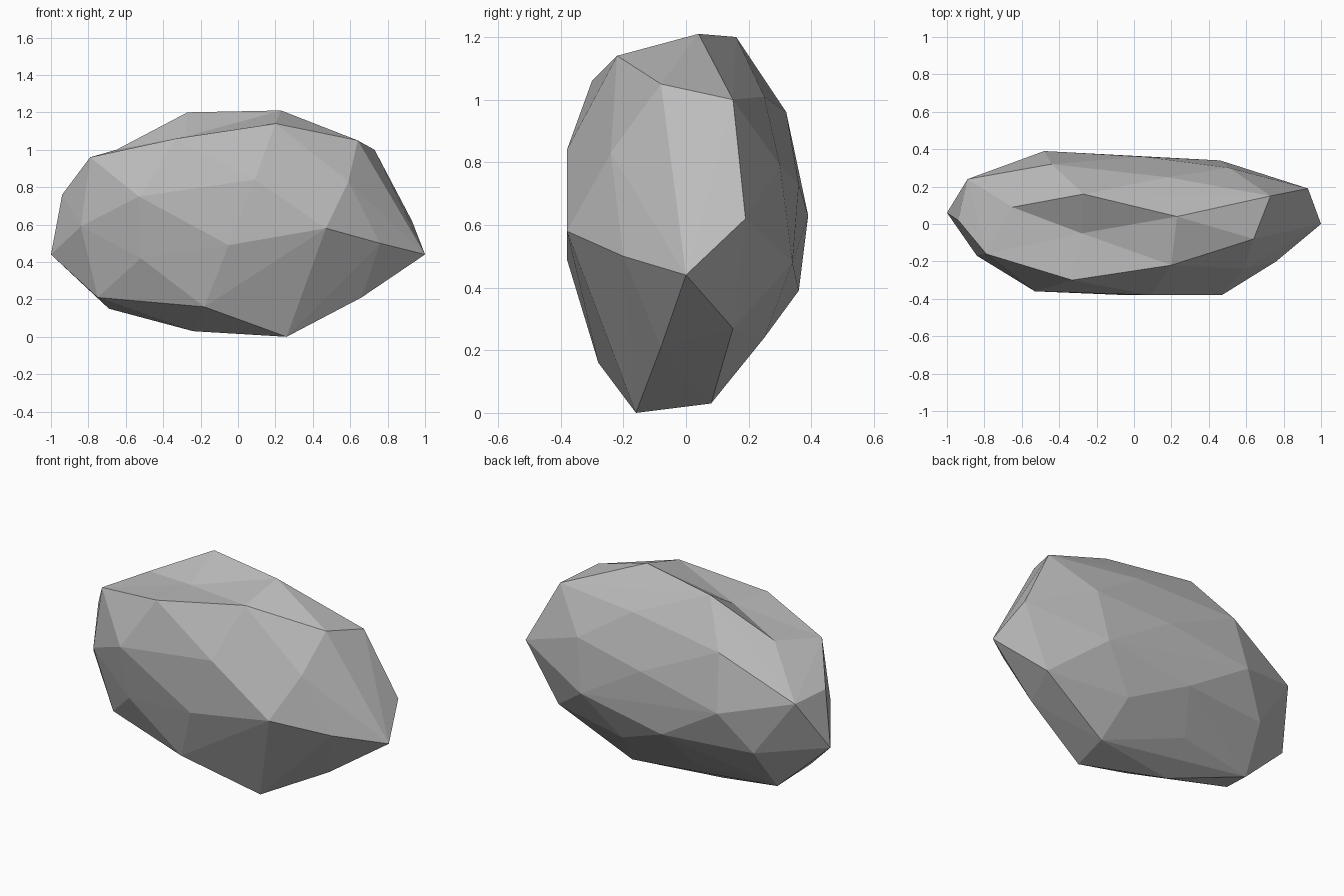
import bpy
import bmesh
from mathutils import Vector

default_cube = bpy.data.objects.get("Cube")
if default_cube:
    bpy.data.objects.remove(default_cube, do_unlink=True)


def flat_material(name, colour):
    material = bpy.data.materials.new(name)
    material.use_nodes = True
    material.diffuse_color = colour
    shader = material.node_tree.nodes["Principled BSDF"]
    shader.inputs["Base Color"].default_value = colour
    shader.inputs["Roughness"].default_value = 0.9
    return material


# Rim of the shallow hollow on top of the boulder, and its lowest point
hollow_rim = [(-.79, -.16, .96), (-.33, -.3, 1.06), (.2, -.22, 1.14),
              (.23, .04, 1.21), (-.27, .16, 1.2), (-.65, .09, 1)]
hollow_floor = (-.28, -.05, 1.07)

# Corners of the chipped facets, grouped by side
shoulder = [(.64, -.08, 1.05), (.73, .15, 1), (.18, .25, 1.01), (-.44, .32, .96)]
front_wall = [(-.53, -.36, .75), (.09, -.38, .84), (.59, -.24, .83),
              (-.84, -.17, .59), (-.05, -.38, .49), (.47, -.38, .58),
              (-.52, -.29, .42), (.36, -.27, .31)]
back_wall = [(.51, .3, .79), (.05, .36, .73), (-.48, .39, .63), (-.89, .24, .74),
             (.46, .34, .48), (-.09, .36, .39), (-.65, .29, .4)]
left_end = [(.93, .19, .62), (1, 0, .44), (.76, -.2, .5),
            (.74, .15, .27), (.66, -.08, .21)]
right_end = [(-.94, .02, .76), (-1, .06, .44), (-.75, -.11, .21), (-.69, .12, .15)]
underside = [(-.18, -.28, .16), (.26, -.16, 0), (-.24, -.01, .03),
             (.3, .08, .03), (.25, .25, .24), (-.2, .19, .18)]


def build_boulder(name, corner_groups, rim, floor, material):
    bm = bmesh.new()
    rim_verts = {bm.verts.new(point) for point in rim}
    for group in corner_groups:
        for point in group:
            bm.verts.new(point)

    # Wrap the corners in one faceted skin
    bmesh.ops.convex_hull(bm, input=list(bm.verts))
    loose = [vert for vert in bm.verts if not vert.link_faces]
    rim_verts.difference_update(loose)
    bmesh.ops.delete(bm, geom=loose, context='VERTS')

    # Sink the hollow: open the skin inside the rim and fan it to the floor
    lid = [face for face in bm.faces if all(v in rim_verts for v in face.verts)]
    bmesh.ops.delete(bm, geom=lid, context='FACES')
    border = [edge for edge in bm.edges if edge.is_boundary]
    if border:
        centre = bm.verts.new(Vector(floor))
        for edge in border:
            bm.faces.new((edge.verts[0], edge.verts[1], centre))

    bmesh.ops.recalc_face_normals(bm, faces=list(bm.faces))
    for face in bm.faces:
        face.smooth = False
    mesh = bpy.data.meshes.new(name)
    bm.to_mesh(mesh)
    bm.free()
    mesh.materials.append(material)
    boulder = bpy.data.objects.new(name, mesh)
    bpy.context.collection.objects.link(boulder)
    return boulder


stone_grey = flat_material("stone_grey", (0.5, 0.5, 0.5, 1))
build_boulder("boulder",
              [shoulder, front_wall, back_wall, left_end, right_end, underside],
              hollow_rim, hollow_floor, stone_grey)
